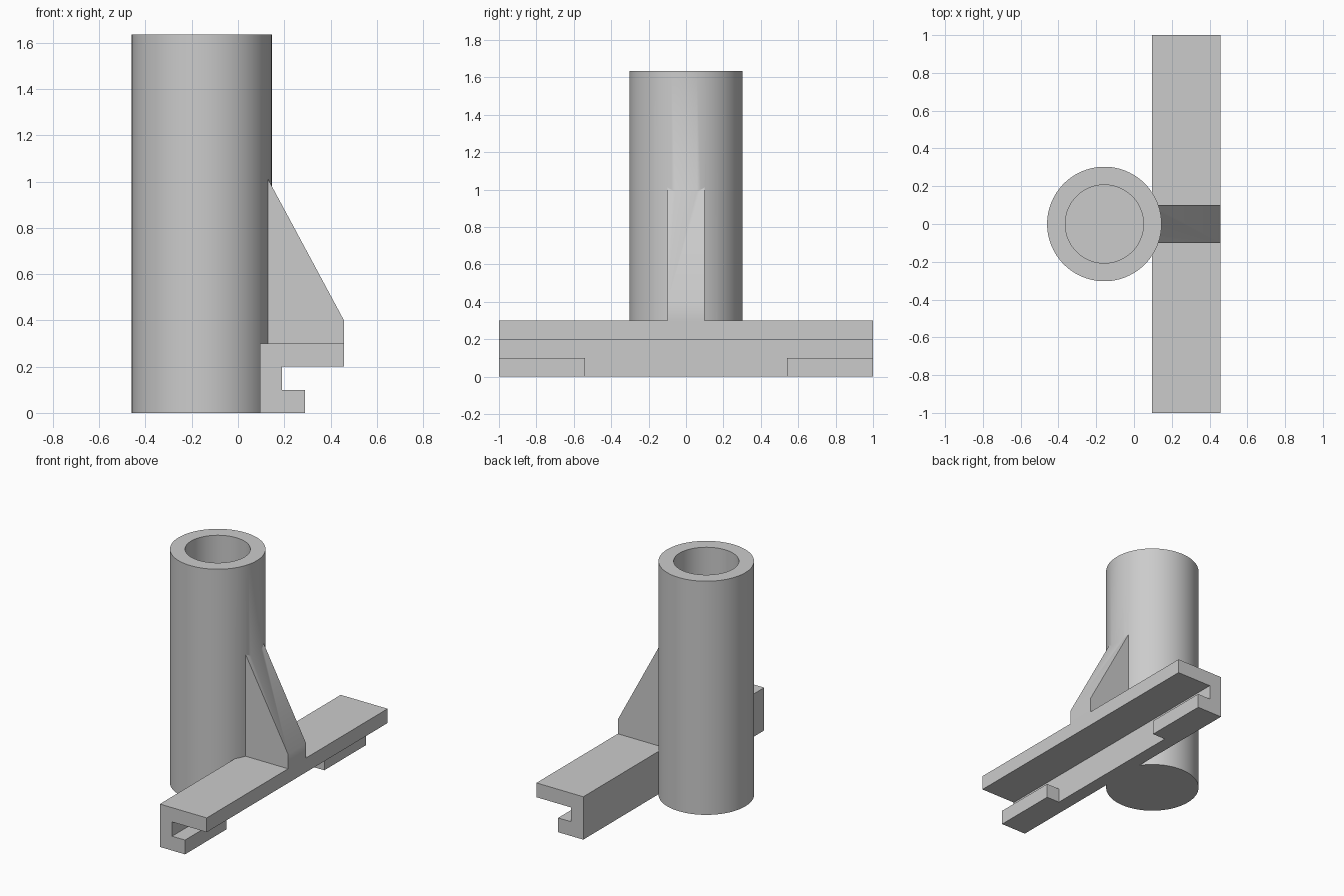
import bpy, bmesh, math

cube = bpy.data.objects.get("Cube")
if cube:
    bpy.data.objects.remove(cube, do_unlink=True)

TUBE_X, TUBE_R, BORE_R, TUBE_H = -0.157, 0.303, 0.207, 1.635
FLOOR = 0.1

grey = bpy.data.materials.new("plain grey")
grey.use_nodes = True
colour = (0.6, 0.6, 0.6, 1)
grey.diffuse_color = colour
grey.node_tree.nodes["Principled BSDF"].inputs["Base Color"].default_value = colour


def finish(name, bm):
    bmesh.ops.recalc_face_normals(bm, faces=bm.faces[:])
    mesh = bpy.data.meshes.new(name)
    bm.to_mesh(mesh)
    bm.free()
    mesh.materials.append(grey)
    obj = bpy.data.objects.new(name, mesh)
    bpy.context.collection.objects.link(obj)
    return obj


def extrude_profile(name, points, y0, y1):
    """Extrude an x-z outline along y."""
    bm = bmesh.new()
    face = bm.faces.new([bm.verts.new((x, y0, z)) for x, z in points])
    new = bmesh.ops.extrude_face_region(bm, geom=[face])["geom"]
    verts = [v for v in new if isinstance(v, bmesh.types.BMVert)]
    bmesh.ops.translate(bm, verts=verts, vec=(0, y1 - y0, 0))
    return finish(name, bm)


def lathe(name, outline, steps=96):
    """Spin a radius-height outline about the tube axis."""
    bm = bmesh.new()
    verts = [bm.verts.new((TUBE_X + r, 0, z)) for r, z in outline]
    edges = [bm.edges.new(pair) for pair in zip(verts, verts[1:])]
    bmesh.ops.spin(bm, geom=verts + edges, cent=(TUBE_X, 0, 0), axis=(0, 0, 1),
                   angle=math.tau, steps=steps)
    bmesh.ops.remove_doubles(bm, verts=bm.verts[:], dist=0.0001)
    return finish(name, bm)


def combine(target, tool, operation):
    mod = target.modifiers.new(operation.lower(), 'BOOLEAN')
    mod.operation, mod.solver, mod.object = operation, 'EXACT', tool
    bpy.context.view_layer.objects.active = target
    bpy.ops.object.modifier_apply(modifier=mod.name)
    bpy.data.objects.remove(tool, do_unlink=True)


# Hooked rail, with the lower lip cut away in the middle
bracket = extrude_profile("tube_bracket", [
    (0.095, 0), (0.29, 0), (0.29, 0.1), (0.19, 0.1),
    (0.19, 0.2), (0.458, 0.2), (0.458, 0.3), (0.095, 0.3)], -1, 1)
lip_gap = extrude_profile("lip_gap", [
    (0.19, -0.1), (0.4, -0.1), (0.4, 0.15), (0.19, 0.15)], -0.54, 0.54)
combine(bracket, lip_gap, 'DIFFERENCE')

# Sloping rib between rail and tube
rib = extrude_profile("rib", [
    (0.1, 0.25), (0.458, 0.25), (0.458, 0.4), (0.1, 1.066)], -0.1, 0.1)
combine(bracket, rib, 'UNION')

# Upright tube with a closed bottom
tube = lathe("tube", [
    (0, 0), (TUBE_R, 0), (TUBE_R, TUBE_H), (BORE_R, TUBE_H),
    (BORE_R, FLOOR), (0, FLOOR)])
combine(bracket, tube, 'UNION')

# Smooth round walls, sharp corners
bpy.ops.object.select_all(action='DESELECT')
bracket.select_set(True)
bpy.context.view_layer.objects.active = bracket
bpy.ops.object.shade_smooth_by_angle(angle=math.radians(30))
